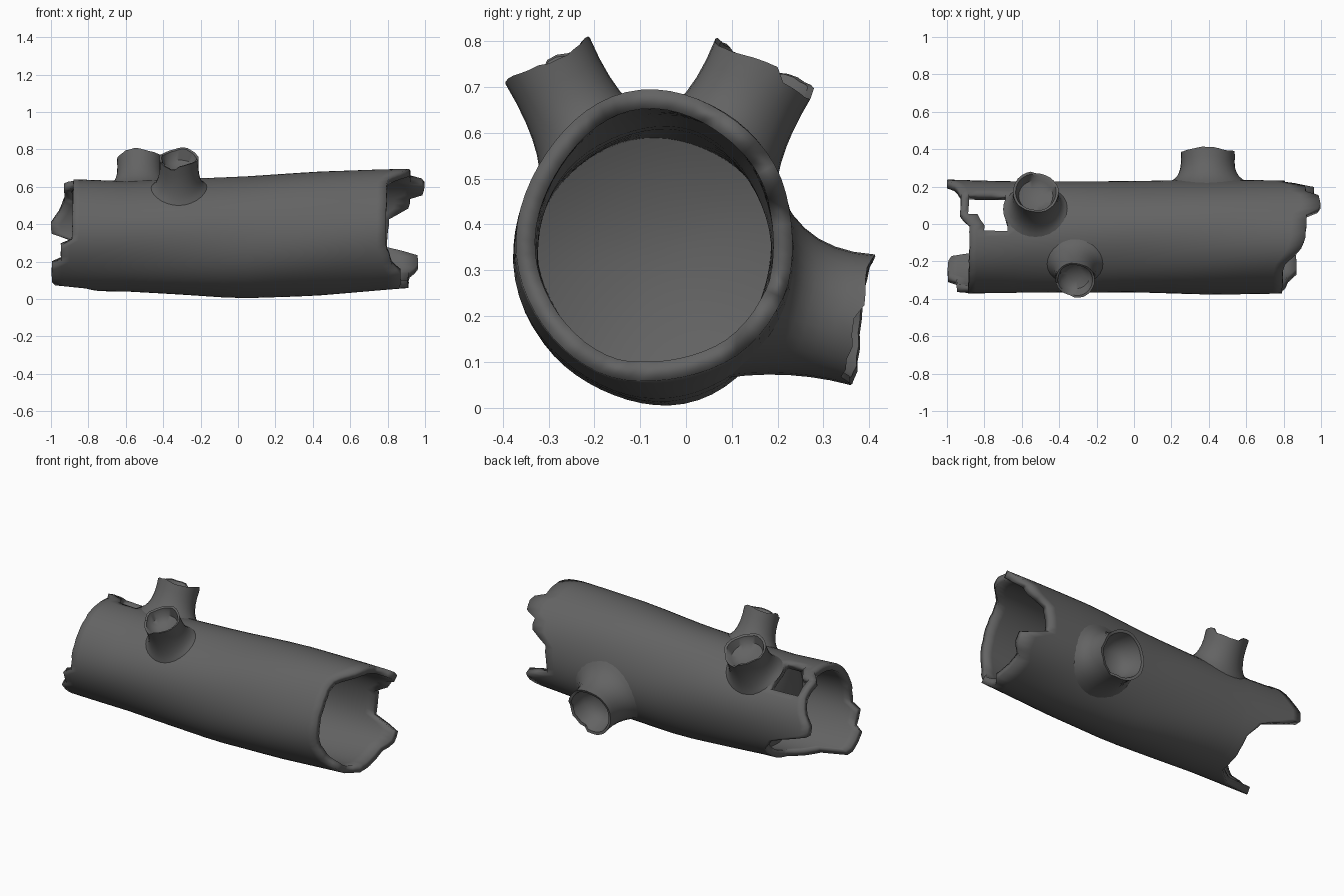
import bpy, bmesh, random
from math import sin, cos, pi, radians, degrees
from mathutils import Vector

random.seed(4)
if "Cube" in bpy.data.objects:
    bpy.data.objects.remove(bpy.data.objects["Cube"])

bark = bpy.data.materials.new("dark grey bark")
bark.use_nodes = True
colour = (0.125, 0.125, 0.125, 1)
bark.diffuse_color = colour
bark.node_tree.nodes["Principled BSDF"].inputs["Base Color"].default_value = colour

SEGS = 60
# Trunk sections along x: (x, centre z, half height, half width)
SECTIONS = [(-1, .35, .30, .305), (-.6, .337, .295, .297), (0, .328, .324, .297),
            (.4, .348, .332, .308), (.8, .368, .322, .302), (1, .375, .315, .302)]
# Broken rims: (angle from the top towards the back, x of the edge)
LEFT_RIM = [(0, -.88), (15, -.88), (20, -.93), (50, -.93), (66, -.96), (78, -1),
            (93, -1), (97, -.88), (108, -.74), (125, -.67), (175, -.67), (198, -.82),
            (204, -.98), (212, -1), (234, -1), (238, -.95), (258, -.95), (264, -.89),
            (360, -.88)]
RIGHT_RIM = [(0, .92), (27, .93), (31, 1), (49, .99), (54, .92), (65, .92), (78, .81),
             (110, .8), (117, .96), (135, .97), (142, .92), (188, .91), (194, .87),
             (225, .87), (231, .83), (260, .79), (328, .8), (334, .83), (348, .9), (360, .92)]


def sample(table, key):
    """Linear interpolation of the rows of a table."""
    key = min(max(key, table[0][0]), table[-1][0])
    for a, b in zip(table, table[1:]):
        if key <= b[0]:
            t = (key - a[0]) / (b[0] - a[0])
            return [p + (q - p) * t for p, q in zip(a[1:], b[1:])]


def trunk_point(x, angle, scale=1):
    cz, rz, ry = sample(SECTIONS, x)
    lump = 1 + .012 * sin(3 * angle + 2 * x) + .008 * sin(5 * angle - 4 * x)
    k = scale * lump
    return Vector((x, -.067 + ry * k * sin(angle), cz + rz * k * cos(angle)))


def skin(bm, rows):
    """Join successive rings of vertices with quads."""
    for a, b in zip(rows, rows[1:]):
        n = len(a)
        for j in range(n):
            k = (j + 1) % n
            bm.faces.new((a[j], b[j], b[k], a[k]))


def finish(bm, name, thickness=0):
    mesh = bpy.data.meshes.new(name)
    bm.to_mesh(mesh)
    bm.free()
    mesh.materials.append(bark)
    obj = bpy.data.objects.new(name, mesh)
    bpy.context.collection.objects.link(obj)
    if thickness:
        mod = obj.modifiers.new("wall", 'SOLIDIFY')
        mod.thickness = thickness
        mod.offset = -1
    bpy.ops.object.select_all(action='DESELECT')
    obj.select_set(True)
    bpy.context.view_layer.objects.active = obj
    bpy.ops.object.shade_smooth_by_angle(angle=radians(45))


# Trunk shell with broken rims
angles = [2 * pi * j / SEGS for j in range(SEGS)]
left = [sample(LEFT_RIM, degrees(a))[0] + random.uniform(0, .006) for a in angles]
right = [sample(RIGHT_RIM, degrees(a))[0] - random.uniform(0, .006) for a in angles]
bm = bmesh.new()
rows = []
for t in (1, .87, .72, .5, .27, .12):
    rows.append([bm.verts.new(trunk_point(-.6 + (l + .6) * t, a)) for l, a in zip(left, angles)])
for i in range(10):
    rows.append([bm.verts.new(trunk_point(-.6 + .13 * i, a)) for a in angles])
for t in (.25, .5, .75, 1):
    rows.append([bm.verts.new(trunk_point(.6 + (r - .6) * t, a)) for r, a in zip(right, angles)])
skin(bm, rows)

# Rotted hole through the upper back, rounded off at its outer corner
hole = []
for f in bm.faces:
    c = f.calc_center_median()
    low = -.03 if c.x > -.8 else .045
    if -.87 < c.x < -.68 and low < c.y < .165 and c.z > .4:
        hole.append(f)
bmesh.ops.delete(bm, geom=hole, context='FACES')
finish(bm, "trunk", .042)

# Shallow dished wall deep inside, closing the hollow trunk
bm = bmesh.new()
rows = []
for s in (1, .9, .75, .55, .3, .1):
    rows.append([bm.verts.new(trunk_point(-.63 + .06 * s * s, a, .9 * s)) for a in angles])
skin(bm, rows)
bm.faces.new(reversed(rows[-1]))
finish(bm, "inner_wall")


# Broken branch stubs that flare into the trunk, each with a cupped end
def stub(name, tip, angle, tilt, radius, spread, depth, notch):
    n = 28
    tip = Vector(tip)
    out = Vector((0, sin(tilt), cos(tilt)))
    side = Vector((1, 0, 0))
    across = Vector((0, cos(tilt), -sin(tilt)))
    height = (tip - trunk_point(tip.x, angle)).length
    bm = bmesh.new()
    rows = [[] for _ in range(10)]
    for j in range(n):
        a = 2 * pi * j / n
        ring = side * cos(a) + across * sin(a)
        base = trunk_point(tip.x + spread * cos(a), angle + spread * sin(a) / .31, .985)
        neck = tip - out * height * .85 + ring * radius * .9
        # Splintered rim with one notch
        chip = .006 * sin(3 * a + notch) + random.uniform(-.003, .003)
        if cos(a - notch) > .8:
            chip -= .02
        top = tip + ring * radius + out * chip
        for i in range(7):
            t = i / 6
            rows[i].append(bm.verts.new(base * (1 - t) ** 2 + neck * 2 * t * (1 - t) + top * t * t))
        rows[7].append(bm.verts.new(top - ring * radius * .11 - out * .004))
        rows[8].append(bm.verts.new(tip - out * depth * .7 + ring * radius * .75))
        rows[9].append(bm.verts.new(tip - out * depth * .95 + ring * radius * .4))
    skin(bm, rows)
    centre = bm.verts.new(tip - out * depth)
    for j in range(n):
        bm.faces.new((rows[9][j], centre, rows[9][(j + 1) % n]))
    bmesh.ops.recalc_face_normals(bm, faces=bm.faces)
    bm.faces.ensure_lookup_table()
    if bm.faces[-1].normal.dot(out) < 0:
        bmesh.ops.reverse_faces(bm, faces=bm.faces)
    finish(bm, name)


stub("front_branch_stub", (-.315, -.302, .757), radians(-30), radians(-27), .105, .155, .08, 4)
stub("top_branch_stub", (-.525, .172, .748), radians(30), radians(26), .122, .175, .07, 1)
stub("back_branch_stub", (.395, .385, .192), radians(110), radians(99), .145, .215, .14, .6)
